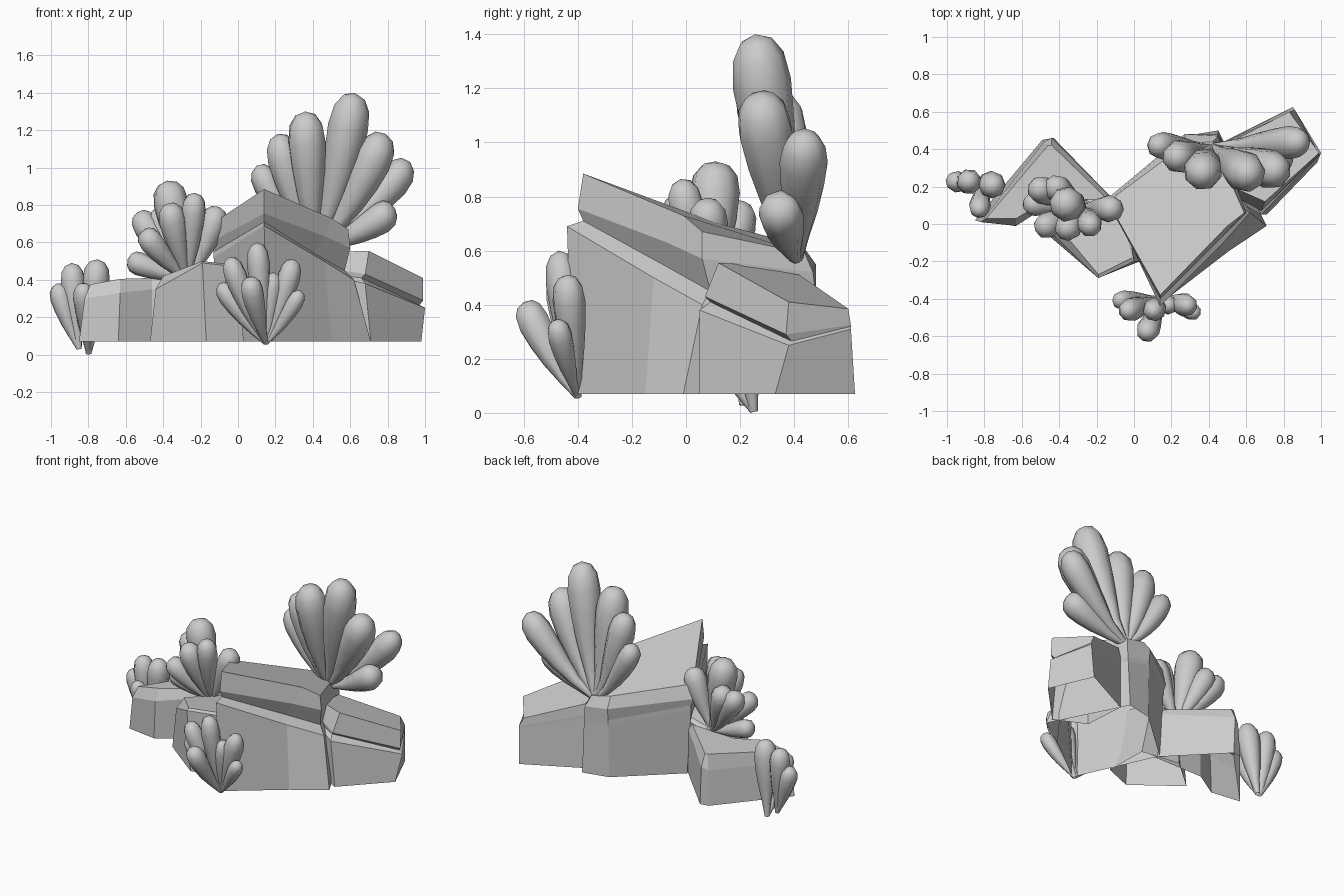
import bpy
from mathutils import Vector
from math import sin, cos, pi


def make_mesh(name, verts, faces, smooth=False):
    me = bpy.data.meshes.new(name)
    me.from_pydata(verts, [], faces)
    me.update()
    for p in me.polygons:
        p.use_smooth = smooth
    ob = bpy.data.objects.new(name, me)
    bpy.context.collection.objects.link(ob)
    return ob


def loft_faces(n, rings, start=0):
    """Side quads over stacked rings of n points, open at both ends."""
    f = []
    for r in range(rings - 1):
        a = start + r * n
        for i in range(n):
            j = (i + 1) % n
            f.append((a + i, a + j, a + n + j, a + n + i))
    return f


def rock(name, *rings):
    """Rock skin with a top face; the underside is open."""
    n = len(rings[0])
    top = (len(rings) - 1) * n
    faces = loft_faces(n, len(rings)) + [tuple(range(top, top + n))]
    make_mesh(name, [p for r in rings for p in r], faces)


Z = 0.07
# large central rock: lower block, seam recessed at the front, tilted slab
rock("large_rock",
     [(.15, -.42, Z), (.5, -.15, Z), (.71, -.01, Z), (.45, .5, Z), (.27, .46, Z), (-.1, .13, Z)],
     [(.14, -.44, .69), (.46, -.12, .5), (.62, .06, .40), (.45, .48, .40), (.27, .47, .44), (-.13, .13, .52)],
     [(.14, -.38, .71), (.41, -.07, .54), (.57, .09, .45), (.45, .48, .43), (.27, .47, .47), (-.13, .13, .55)],
     [(.14, -.40, .755), (.47, -.07, .63), (.6, .06, .57), (.45, .47, .52), (.27, .48, .55), (-.15, .13, .60)],
     [(.14, -.38, .885), (.50, -.01, .73), (.59, .06, .67), (.42, .44, .59), (.28, .43, .62), (-.14, .12, .70)])

# right rock, same layered build
rock("right_rock",
     [(.71, .05, Z), (.98, .33, Z), (.85, .625, Z), (.48, .44, Z), (.5, .15, Z)],
     [(.68, .05, .38), (1.0, .38, .25), (.86, .61, .31), (.47, .43, .42), (.5, .15, .42)],
     [(.66, .09, .41), (.97, .39, .265), (.86, .61, .32), (.47, .43, .43), (.5, .17, .43)],
     [(.68, .07, .43), (.99, .37, .29), (.86, .61, .325), (.47, .43, .44), (.5, .17, .46)],
     [(.70, .12, .555), (.99, .38, .41), (.83, .60, .385), (.48, .42, .51), (.52, .2, .55)])

# left low rock with chamfered top
rock("left_rock",
     [(-.85, .02, Z), (-.64, -.01, Z), (-.46, .10, Z), (-.08, .1, Z), (-.43, .46, Z), (-.49, .45, Z)],
     [(-.82, .01, .30), (-.63, -.01, .33), (-.46, .10, .35), (-.1, .12, .38), (-.44, .46, .33), (-.48, .44, .31)],
     [(-.79, .03, .375), (-.63, .03, .405), (-.46, .13, .41), (-.14, .13, .42), (-.44, .42, .41), (-.46, .42, .41)])

# middle rock joining the left and large rocks
rock("middle_rock",
     [(-.47, -.05, Z), (-.17, -.28, Z), (.03, -.2, Z), (.02, .1, Z), (-.25, .14, Z)],
     [(-.44, -.05, .35), (-.19, -.29, .49), (0, -.2, .47), (-.05, .12, .45), (-.25, .14, .40)],
     [(-.40, -.02, .42), (-.19, -.27, .50), (-.01, -.18, .48), (-.08, .10, .46), (-.25, .12, .43)])

# club-shaped leaf: (position along length, fraction of full radius)
PROFILE = [(0, .22), (.2, .42), (.4, .7), (.6, .9), (.78, 1), (.9, .88), (.97, .55)]
SIDES = 8


def cluster(name, base, leaves, ease=.85):
    """Fan of outward-bowed leaves; each leaf is tip x, y, z, radius."""
    base = Vector(base)
    verts, faces = [], []
    for x, y, z, rad in leaves:
        axis = Vector((x, y, z)) - base
        rot = axis.to_track_quat('Z', 'Y')
        start = len(verts)
        faces += loft_faces(SIDES, len(PROFILE), start)
        for t, r in PROFILE:
            e = t ** ease
            centre = base + Vector((axis.x * e, axis.y * e, axis.z * t))
            for i in range(SIDES):
                a = 2 * pi * i / SIDES
                ring = Vector((cos(a), sin(a), 0)) * (r * rad * 1.05)
                verts.append(centre + rot @ ring)
        # fan closing the tip
        tip, last = len(verts), len(verts) - SIDES
        verts.append(base + axis)
        faces += [(last + i, last + (i + 1) % SIDES, tip) for i in range(SIDES)]
    make_mesh(name, verts, faces, smooth=True)


cluster("tall_leaf_cluster", (.41, .41, .56),
        [(.625, .255, 1.40, .105), (.36, .26, 1.30, .10), (.21, .35, 1.18, .085),
         (.10, .42, 1.01, .07), (.79, .27, 1.18, .10), (.92, .44, 1.03, .085),
         (.84, .34, .78, .08)], ease=.75)
cluster("middle_leaf_cluster", (-.27, .09, .40),
        [(-.38, .11, .93, .09), (-.54, .20, .76, .07), (-.23, -.02, .865, .065),
         (-.10, .08, .79, .07), (-.37, -.04, .81, .07), (-.51, -.03, .66, .065),
         (-.59, .11, .51, .06), (-.44, .21, .78, .07)])
cluster("front_leaf_cluster", (.15, -.40, .06),
        [(.10, -.47, .60, .06), (-.05, -.47, .52, .06), (.30, -.44, .51, .06),
         (-.10, -.41, .38, .05), (.06, -.60, .41, .06), (.34, -.48, .34, .045),
         (.19, -.44, .44, .05)])
cluster("left_leaf_cluster_a", (-.85, .21, .03),
        [(-.89, .23, .49, .065), (-.97, .23, .38, .055)])
cluster("left_leaf_cluster_b", (-.80, .25, .005),
        [(-.75, .20, .51, .07), (-.83, .06, .38, .055)])
